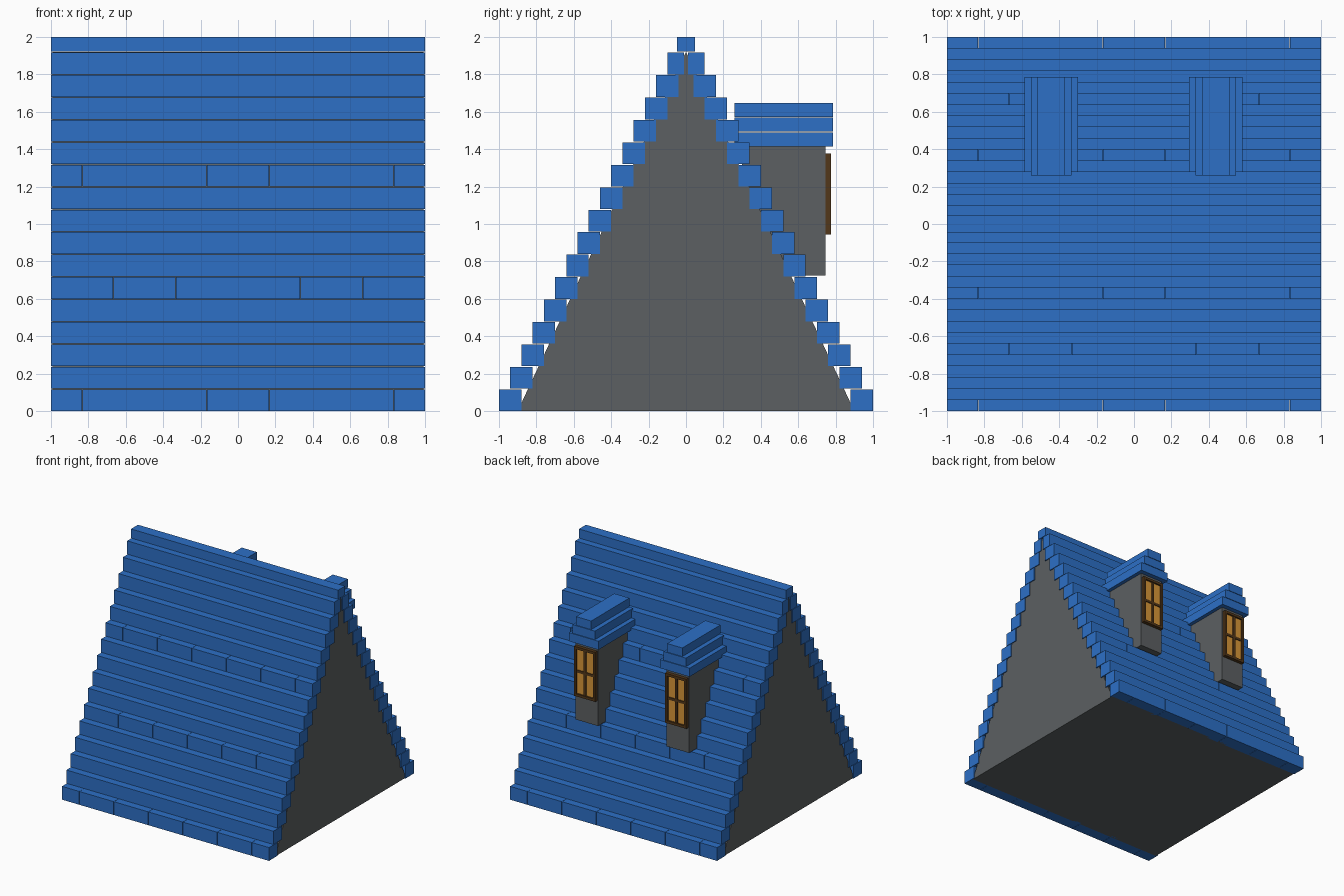
import bpy
import bmesh

if "Cube" in bpy.data.objects:
    bpy.data.objects.remove(bpy.data.objects["Cube"])


def material(name, rgb):
    m = bpy.data.materials.new(name)
    m.diffuse_color = (*rgb, 1.0)
    m.use_nodes = True
    m.node_tree.nodes["Principled BSDF"].inputs["Base Color"].default_value = m.diffuse_color
    return m


BLUE = material("roof blue", (0.026, 0.162, 0.565))
GREY = material("wall grey", (0.107, 0.117, 0.122))
BROWN = material("frame brown", (0.085, 0.038, 0.010))
AMBER = material("window amber", (0.70, 0.31, 0.04))


def finish(name, bm, mat):
    bmesh.ops.recalc_face_normals(bm, faces=bm.faces)
    me = bpy.data.meshes.new(name)
    bm.to_mesh(me)
    bm.free()
    me.materials.append(mat)
    ob = bpy.data.objects.new(name, me)
    bpy.context.collection.objects.link(ob)
    return ob


def add_box(bm, x0, x1, y0, y1, z0, z1):
    verts = bmesh.ops.create_cube(bm, size=1.0)["verts"]
    for v in verts:
        v.co = ((x0 + x1) / 2 + v.co.x * (x1 - x0),
                (y0 + y1) / 2 + v.co.y * (y1 - y0),
                (z0 + z1) / 2 + v.co.z * (z1 - z0))


def boxes(name, mat, dims):
    bm = bmesh.new()
    for d in dims:
        add_box(bm, *d)
    return finish(name, bm, mat)


# Gabled core: a triangular profile run along x
bm = bmesh.new()
ends = [[bm.verts.new((x, y, z)) for y, z in ((-0.9, 0), (0.9, 0), (0, 1.92))]
        for x in (-0.992, 0.992)]
bm.faces.new(ends[0])
bm.faces.new(ends[1])
for i in range(3):
    j = (i + 1) % 3
    bm.faces.new((ends[0][i], ends[0][j], ends[1][j], ends[1][i]))
finish("gable_core", bm, GREY)

# Stepped shingle courses on both slopes; every fifth course has brick seams
ROW, BRICK, SEAM = 0.12, 1 / 3, 0.001
for side, label in ((-1, "front"), (1, "back")):
    dims = []
    for i in range(16):
        outer = 1 - 0.06 * i
        y0, y1 = sorted((side * outer, side * max(outer - 0.12, 0.012)))
        cuts = [-1.0, 1.0]
        if i % 5 == 0 and i < 15:
            start = -1 + BRICK * (1 if i % 2 else 0.5)
            cuts[1:1] = [start + BRICK * k for k in range(5 if i % 2 else 6)]
        for a, b in zip(cuts, cuts[1:]):
            dims.append((a + (SEAM if a > -1 else 0), b - (SEAM if b < 1 else 0),
                         y0, y1, i * ROW, i * ROW + 0.116))
    boxes(label + "_roof_courses", BLUE, dims)

# Ridge cap
boxes("ridge_cap", BLUE, [(-1, 1, -0.048, 0.048, 1.921, 2.0)])


def dormer(side, cx):
    # Wall body
    boxes(side + "_dormer_wall", GREY,
          [(cx - 0.11, cx + 0.11, 0.30, 0.745, 0.725, 1.416)])
    # Three stepped roof slabs
    boxes(side + "_dormer_roof", BLUE,
          [(cx - w, cx + w, 0.26, 0.787, 1.415 + 0.079 * k, 1.49 + 0.079 * k)
           for k, w in enumerate((0.143, 0.108, 0.073))])
    # Window: glass sheet with outer frame and crossing bars
    h, z0, z1, t = 0.103, 0.945, 1.378, 0.022
    zm = (z0 + z1) / 2
    boxes(side + "_window_glass", AMBER,
          [(cx - h + 0.01, cx + h - 0.01, 0.74, 0.76, z0 + 0.01, z1 - 0.01)])
    boxes(side + "_window_frame", BROWN, [
        (cx - h, cx - h + t, 0.74, 0.775, z0, z1),
        (cx + h - t, cx + h, 0.74, 0.775, z0, z1),
        (cx - h + t, cx + h - t, 0.74, 0.775, z0, z0 + t),
        (cx - h + t, cx + h - t, 0.74, 0.775, z1 - t, z1),
        (cx - 0.011, cx + 0.011, 0.74, 0.770, z0 + t, z1 - t),
        (cx - h + t, cx + h - t, 0.74, 0.768, zm - 0.011, zm + 0.011)])


dormer("left", -0.442)
dormer("right", 0.438)
